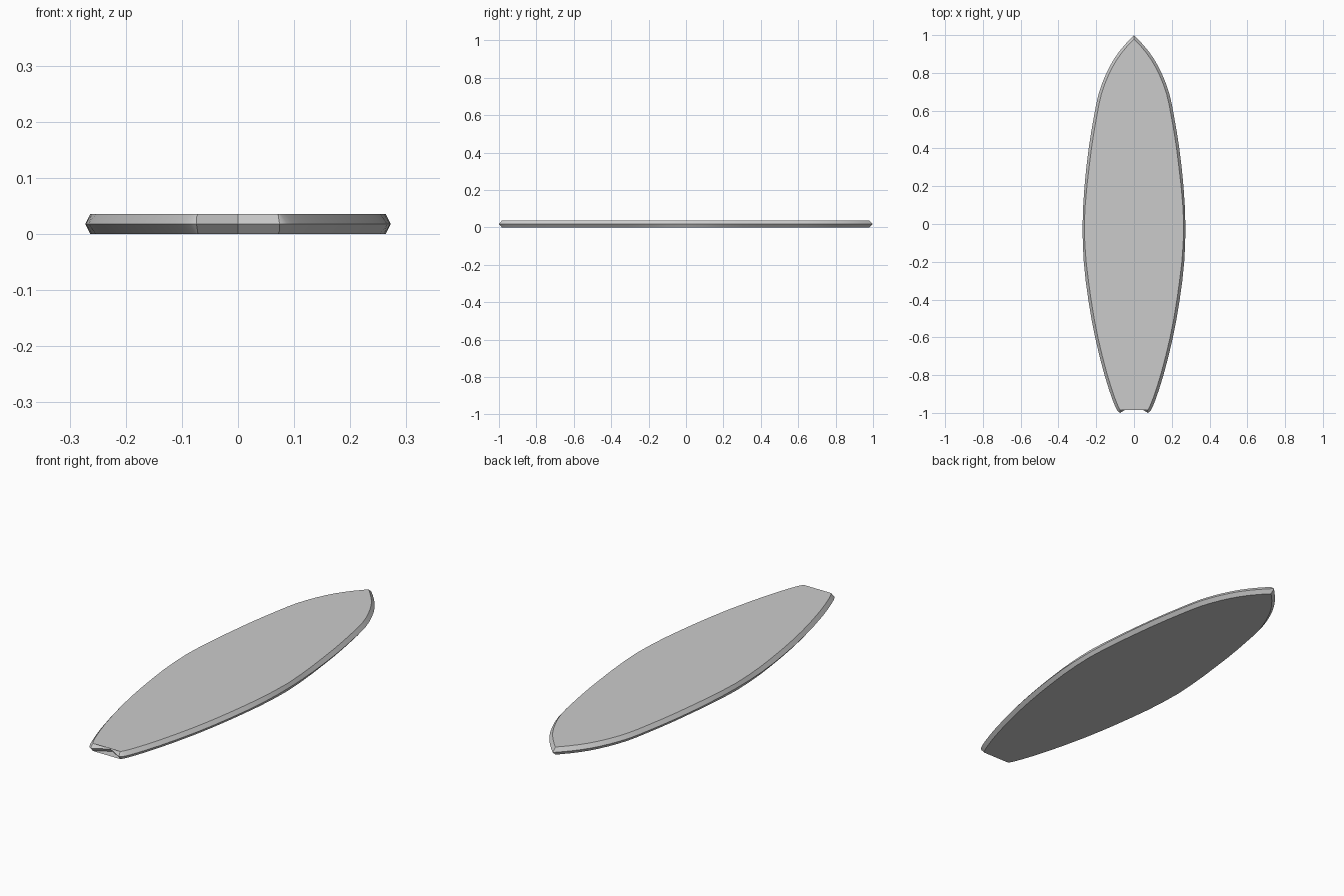
import bpy, bmesh
from mathutils import Vector

if "Cube" in bpy.data.objects:
    bpy.data.objects.remove(bpy.data.objects["Cube"])

H = 0.036

# Half outline of the rim, nose to tail tip (smoothed later)
side = [(0, 1.0), (0.052, 0.945), (0.105, 0.875), (0.15, 0.79), (0.187, 0.69),
        (0.212, 0.57), (0.24, 0.40), (0.262, 0.20), (0.272, 0.0), (0.266, -0.2),
        (0.242, -0.4), (0.206, -0.6), (0.156, -0.8), (0.112, -0.935),
        (0.088, -0.988), (0.074, -1.0)]


def smooth(pts, n):
    """Catmull-Rom resampling of an open curve."""
    p = [Vector(q) for q in pts]
    p = [2 * p[0] - p[1]] + p + [2 * p[-1] - p[-2]]
    out = []
    for i in range(1, len(p) - 2):
        a, b, c, d = p[i - 1:i + 3]
        for k in range(n):
            t = k / n
            out.append(0.5 * (2 * b + (c - a) * t + (2 * a - 5 * b + 4 * c - d) * t * t
                              + (3 * b - a - 3 * c + d) * t ** 3))
    return out + [p[-2]]


def inset(pts, dist):
    """Mitred inward offset of a clockwise closed outline."""
    out = []
    for i, p in enumerate(pts):
        d1 = (p - pts[i - 1]).normalized()
        d2 = (pts[(i + 1) % len(pts)] - p).normalized()
        n1, n2 = Vector((d1.y, -d1.x)), Vector((d2.y, -d2.x))
        w = dist * (0.6 + 0.4 * min(1, abs(p.y) / 0.3))
        out.append(p + (n1 + n2) * w / (1 + n1.dot(n2)))
    return out


# Full outline: right side, swallow-tail notch, mirrored left side
right = smooth(side, 2)
rim = right + [Vector((0, -0.957))] + [Vector((-p.x, p.y)) for p in reversed(right[1:])]
deck = inset(rim, 0.0145)

# Board: flat bottom, mid-height rim ridge, flat deck
bm = bmesh.new()
rings = [[bm.verts.new((p.x, p.y, z)) for p in ring]
         for ring, z in ((deck, 0), (rim, H / 2), (deck, H))]
n = len(rim)
for lo, hi in zip(rings, rings[1:]):
    for i in range(n):
        j = (i + 1) % n
        bm.faces.new((lo[i], lo[j], hi[j], hi[i]))
bm.faces.new(rings[0])
bm.faces.new(rings[2])
bmesh.ops.recalc_face_normals(bm, faces=bm.faces)
mesh = bpy.data.meshes.new("surfboard")
bm.to_mesh(mesh)
bm.free()
board = bpy.data.objects.new("surfboard", mesh)
bpy.context.collection.objects.link(board)
bpy.context.view_layer.objects.active = board
board.select_set(True)
bpy.ops.object.shade_smooth_by_angle()
